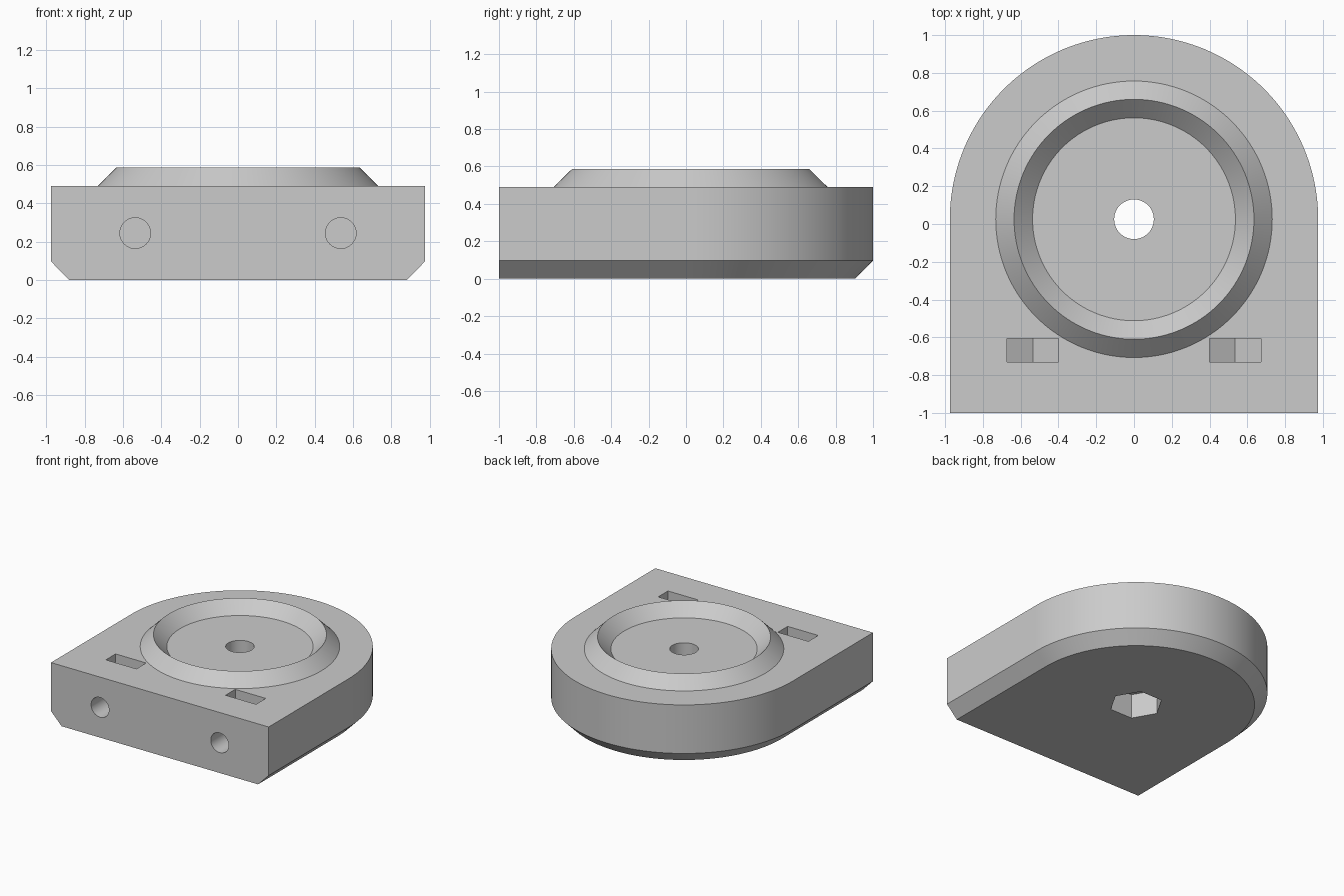
import bpy, bmesh
from math import sin, cos, pi, radians

cube = bpy.data.objects.get("Cube")
if cube:
    bpy.data.objects.remove(cube)

grey = bpy.data.materials.new("plain grey")
grey.use_nodes = True
colour = (0.6, 0.6, 0.6, 1)
grey.diffuse_color = colour
grey.node_tree.nodes["Principled BSDF"].inputs["Base Color"].default_value = colour

CY = 0.025      # centre of the round end
TOP = 0.49      # top of the block


def arc(r, start, end, n, cx=0, cy=0):
    return [(cx + r * cos(start + (end - start) * i / n),
             cy + r * sin(start + (end - start) * i / n)) for i in range(n + 1)]


def circle(r, n, cx=0, cy=0):
    return arc(r, 0, 2 * pi, n, cx, cy)[:-1]


def skin(name, loops, caps=True, closed=False):
    """Bridge equal loops of 3D points, capping the ends or joining them."""
    bm = bmesh.new()
    rings = [[bm.verts.new(p) for p in loop] for loop in loops]
    pairs = list(zip(rings, rings[1:])) + ([(rings[-1], rings[0])] if closed else [])
    for a, b in pairs:
        for i in range(len(a)):
            j = (i + 1) % len(a)
            bm.faces.new((a[i], a[j], b[j], b[i]))
    if caps:
        bm.faces.new(rings[0][::-1])
        bm.faces.new(rings[-1])
    bmesh.ops.recalc_face_normals(bm, faces=bm.faces)
    mesh = bpy.data.meshes.new(name)
    bm.to_mesh(mesh)
    bm.free()
    mesh.materials.append(grey)
    ob = bpy.data.objects.new(name, mesh)
    bpy.context.collection.objects.link(ob)
    return ob


def upright(name, outline, z0, z1):
    return skin(name, [[(x, y, z) for x, y in outline] for z in (z0, z1)])


def lengthwise(name, outline, y0, y1):
    return skin(name, [[(x, y, z) for x, z in outline] for y in (y0, y1)])


def activate(ob):
    bpy.ops.object.select_all(action='DESELECT')
    ob.select_set(True)
    bpy.context.view_layer.objects.active = ob


def cut(target, cutter):
    mod = target.modifiers.new("cut", 'BOOLEAN')
    mod.operation = 'DIFFERENCE'
    mod.solver = 'EXACT'
    mod.object = cutter
    cutter.hide_render = True
    activate(target)
    bpy.ops.object.modifier_apply(modifier=mod.name)
    bpy.data.objects.remove(cutter)


# Block: square front, round back, chamfered lower edge except at the front
def block_outline(r, z):
    pts = [(-r, -1), (r, -1)] + arc(r, 0, pi, 96, 0, CY)
    return [(x, y, z) for x, y in pts]


block = skin("block", [block_outline(0.88, 0), block_outline(0.975, 0.097),
                       block_outline(0.975, TOP)])

# Central screw hole with a hexagonal nut pocket underneath
cut(block, upright("screw_hole_cutter", circle(0.105, 48, 0, CY), -0.1, 0.7))
cut(block, upright("nut_pocket_cutter", circle(0.2, 6, 0, CY), -0.1, 0.2))

# Front bolt holes, each crossing a nut slot with a pointed floor
for s in (-1, 1):
    cx, cz, half = s * 0.536, 0.245, 0.137
    cut(block, lengthwise("bolt_hole_cutter", circle(0.08, 48, cx, cz), -1.1, -0.5))
    slot = [(cx - half, 0.7), (cx - half, cz - 0.079), (cx, cz - 0.158),
            (cx + half, cz - 0.079), (cx + half, 0.7)]
    cut(block, lengthwise("nut_slot_cutter", slot, -0.73, -0.605))

# Raised ring with a sharp crest
section = [(0.732, TOP), (0.635, 0.586), (0.537, TOP), (0.635, TOP - 0.01)]
ring = skin("ring", [[(x, y, z) for x, y in circle(r, 128, 0, CY)]
                     for r, z in section], caps=False, closed=True)

for ob in (block, ring):
    activate(ob)
    bpy.ops.object.shade_smooth_by_angle(angle=radians(30))
